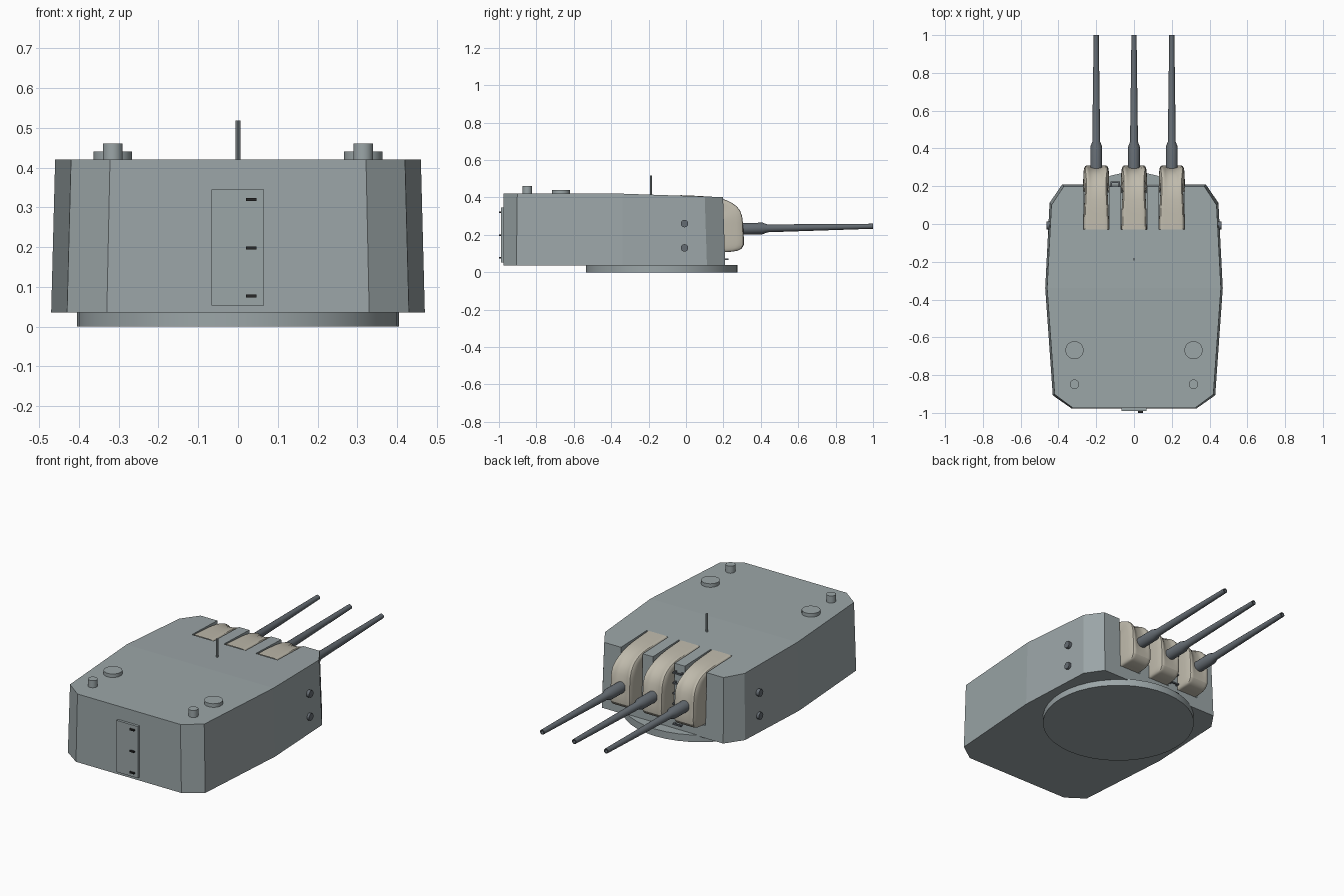
import bpy, bmesh, math
from mathutils import Vector

if "Cube" in bpy.data.objects:
    bpy.data.objects.remove(bpy.data.objects["Cube"])


def material(name, rgb):
    m = bpy.data.materials.new(name)
    m.diffuse_color = (*rgb, 1)
    m.use_nodes = True
    m.node_tree.nodes["Principled BSDF"].inputs["Base Color"].default_value = m.diffuse_color
    return m


STEEL = material("steel_paint", (0.33, 0.38, 0.39))
DARK = material("dark_steel", (0.13, 0.15, 0.17))
CANVAS = material("canvas", (0.52, 0.49, 0.41))
BLACK = material("black", (0.02, 0.02, 0.02))


def make(name, verts, faces, mat, smooth=None):
    me = bpy.data.meshes.new(name)
    bm = bmesh.new()
    vs = [bm.verts.new(v) for v in verts]
    for f in faces:
        bm.faces.new([vs[i] for i in f])
    bmesh.ops.recalc_face_normals(bm, faces=bm.faces)
    bm.to_mesh(me)
    bm.free()
    ob = bpy.data.objects.new(name, me)
    bpy.context.collection.objects.link(ob)
    me.materials.append(mat)
    if smooth:
        bpy.ops.object.select_all(action='DESELECT')
        bpy.context.view_layer.objects.active = ob
        ob.select_set(True)
        bpy.ops.object.shade_smooth_by_angle(angle=math.radians(smooth))
    return ob


def box(name, lo, hi, mat):
    v = [(x, y, z) for x in (lo[0], hi[0]) for y in (lo[1], hi[1]) for z in (lo[2], hi[2])]
    f = [(0, 1, 3, 2), (4, 6, 7, 5), (0, 4, 5, 1), (2, 3, 7, 6), (0, 2, 6, 4), (1, 5, 7, 3)]
    return make(name, v, f, mat)


def lathe(name, profile, origin, axis, n, mat):
    """Revolve (distance, radius) pairs around an axis and cap both ends."""
    q = Vector((0, 0, 1)).rotation_difference(Vector(axis))
    v = []
    for d, r in profile:
        for i in range(n):
            a = 2 * math.pi * i / n
            v.append(Vector(origin) + q @ Vector((r * math.cos(a), r * math.sin(a), d)))
    f = [tuple(range(n)), tuple(range(len(v) - n, len(v)))]
    for k in range(len(profile) - 1):
        for i in range(n):
            j = (i + 1) % n
            f.append((k * n + i, k * n + j, k * n + n + j, k * n + n + i))
    return make(name, v, f, mat, 30)


# Base ring
lathe("base_ring", [(0, 0.405), (0.04, 0.405)], (0, -0.13, 0), (0, 0, 1), 40, STEEL)


# Gunhouse: faceted plan, walls leaning in, roof sloping down at the front
def roof_z(y):
    return 0.42 - max(0, y + 0.34) * 0.034


low = [(0.33, -0.977), (0.43, -0.907), (0.47, -0.34), (0.447, 0.112), (0.38, 0.21)]
top = [(0.322, -0.975), (0.42, -0.902), (0.46, -0.34), (0.437, 0.10), (0.373, 0.198)]
low += [(-x, y) for x, y in reversed(low)]
top += [(-x, y) for x, y in reversed(top)]
verts = [(x, y, 0.035) for x, y in low] + [(x, y, roof_z(y)) for x, y in top]
faces = [tuple(range(10)), (10, 11, 12, 17, 18, 19), (12, 13, 14, 15, 16, 17)]
faces += [(i, (i + 1) % 10, 10 + (i + 1) % 10, 10 + i) for i in range(10)]
house = make("gunhouse", verts, faces, STEEL)

# Gun ports cut through front plate and roof edge
GUNS = (-0.2, 0.0, 0.2)
for x in GUNS:
    cut = box("port_cutter", (x - 0.068, -0.03, 0.105), (x + 0.068, 0.3, 0.5), STEEL)
    cut.hide_render = True
    cut.hide_set(True)
    cut.display_type = 'WIRE'
    mod = house.modifiers.new("port", 'BOOLEAN')
    mod.operation = 'DIFFERENCE'
    mod.solver = 'EXACT'
    mod.object = cut
bpy.context.view_layer.update()
baked = bpy.data.meshes.new_from_object(house.evaluated_get(bpy.context.evaluated_depsgraph_get()))
house.modifiers.clear()
house.data = baked
for ob in [o for o in bpy.data.objects if o.name.startswith("port_cutter")]:
    bpy.data.objects.remove(ob)

# Canvas blast bag sections: outer y,z / inner y,z / half width / centre dip
BAG = [(-0.03, 0.412, -0.03, 0.36, 0.068, 0), (0.08, 0.408, 0.08, 0.36, 0.066, 0),
       (0.18, 0.402, 0.15, 0.35, 0.06, 0.05), (0.25, 0.375, 0.19, 0.32, 0.060, 0.16),
       (0.300, 0.335, 0.19, 0.29, 0.069, 0.2), (0.308, 0.27, 0.19, 0.26, 0.069, 0.12),
       (0.308, 0.20, 0.19, 0.20, 0.069, 0.02), (0.315, 0.14, 0.19, 0.15, 0.069, 0),
       (0.285, 0.11, 0.19, 0.13, 0.067, 0), (0.19, 0.107, 0.15, 0.13, 0.064, 0)]
# across the width: (fraction of half width, depth towards inner, share of dip)
ACROSS = [(1, 1, 0), (1, 0.25, 0), (0.88, 0, 0), (0.62, 0, 0.3), (0.4, 0, 1)]
ACROSS = [(-u, d, s) for u, d, s in ACROSS] + [(0, 0, 1)] + ACROSS[::-1]


def blast_bag(x):
    v, f, m = [], [], len(ACROSS)
    for oy, oz, iy, iz, w, dip in BAG:
        for u, d, s in ACROSS:
            t = d + s * dip
            v.append((x + u * w, oy + (iy - oy) * t, oz + (iz - oz) * t))
    for k in range(len(BAG) - 1):
        for i in range(m - 1):
            f.append((k * m + i, k * m + i + 1, k * m + m + i + 1, k * m + m + i))
    bag = make("blast_bag", v, f, CANVAS, 50)
    sub = bag.modifiers.new("soften", 'SUBSURF')
    sub.levels = sub.render_levels = 1


# Guns: sleeve, tapered barrel and hollow muzzle, slightly elevated
aim = Vector((0, 0.9998, 0.02)).normalized()
for x in GUNS:
    blast_bag(x)
    lathe("gun_barrel", [(0, 0.031), (0.21, 0.031), (0.235, 0.021), (0.80, 0.0135),
                         (0.80, 0.009), (0.74, 0.009)], (x, 0.2, 0.23), aim, 20, DARK)
    lathe("gun_bore", [(0, 0.0088), (0.002, 0.0088)],
          Vector((x, 0.2, 0.23)) + aim * 0.742, aim, 20, BLACK)

# Roof vents, hatches and side scuttles, mirrored
for s in (-1, 1):
    lathe("roof_hatch", [(0.41, 0.048), (0.44, 0.048)], (s * 0.315, -0.668, 0), (0, 0, 1), 24, STEEL)
    lathe("roof_vent", [(0.41, 0.025), (0.46, 0.025)], (s * 0.315, -0.848, 0), (0, 0, 1), 20, STEEL)
    for z in (0.13, 0.26):
        lathe("side_scuttle", [(0.42, 0.02), (0.464, 0.02)], (0, -0.008, z), (s, 0, 0), 20, DARK)

# Roof rod
lathe("roof_rod", [(0.40, 0.006), (0.518, 0.006)], (0, -0.187, 0), (0, 0, 1), 10, STEEL)

# Rear door with hinges
box("rear_door", (-0.067, -0.99, 0.053), (0.066, -0.97, 0.345), STEEL)
for z in (0.077, 0.198, 0.32):
    box("door_hinge", (0.02, -1.0, z - 0.004), (0.047, -0.985, z + 0.004), BLACK)

# Front rungs between two guns
for i in range(6):
    z = 0.07 + i * 0.058
    box("front_rung", (-0.125, 0.218, z - 0.004), (-0.075, 0.226, z + 0.004), DARK)
    for x in (-0.125, -0.083):
        box("rung_leg", (x, 0.19, z - 0.004), (x + 0.008, 0.219, z + 0.004), DARK)
